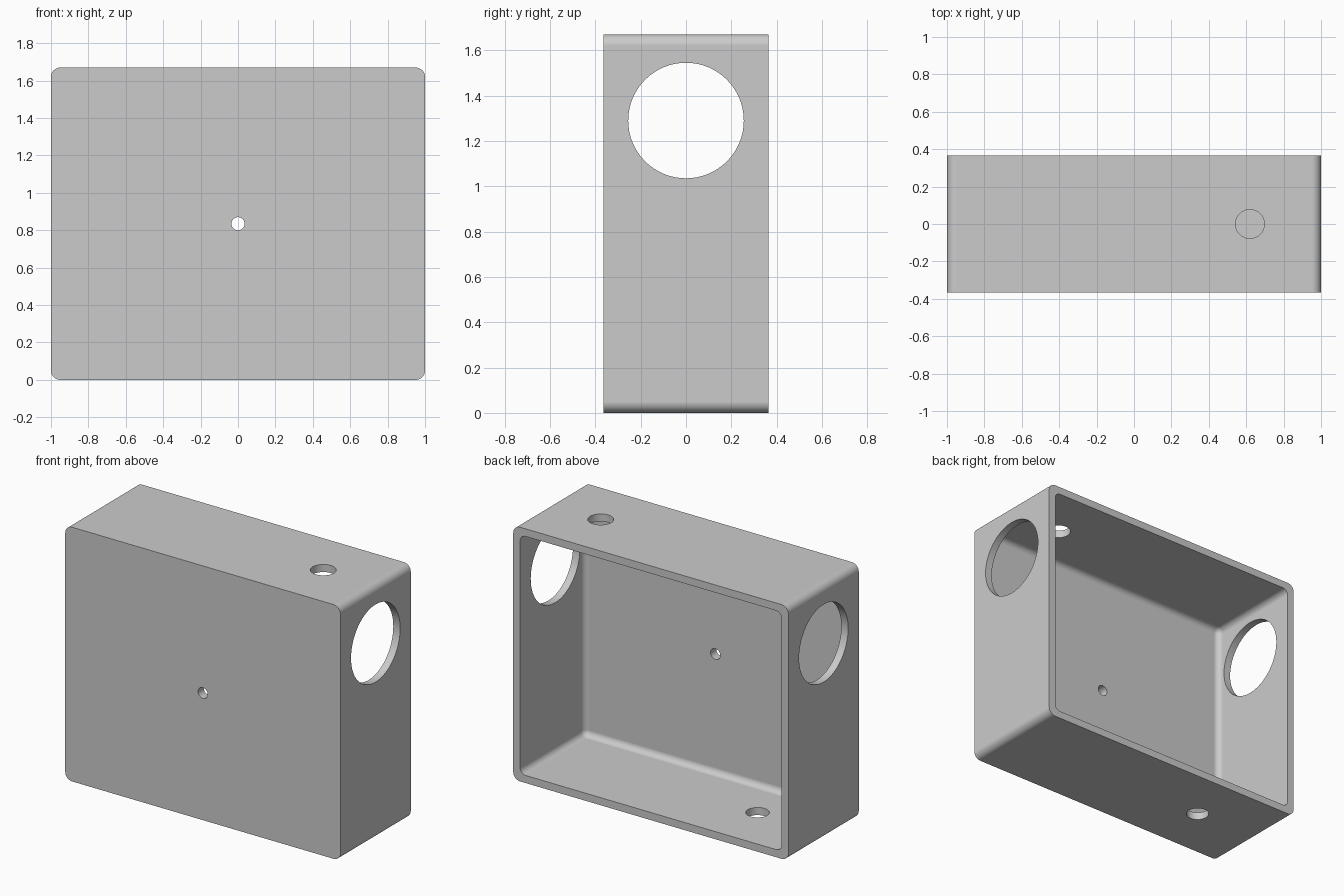
import bpy, bmesh, math
from mathutils import Matrix, Vector

cube = bpy.data.objects.get("Cube")
if cube:
    bpy.data.objects.remove(cube, do_unlink=True)

WIDTH, DEPTH, HEIGHT = 2.0, 0.73, 1.67
WALL, FRONT = 0.05, 0.06

grey = bpy.data.materials.new("light grey")
grey.use_nodes = True
colour = (0.6, 0.6, 0.6, 1)
grey.diffuse_color = colour
grey.node_tree.nodes["Principled BSDF"].inputs["Base Color"].default_value = colour


def finish(name, bm):
    mesh = bpy.data.meshes.new(name)
    bm.to_mesh(mesh)
    bm.free()
    mesh.materials.append(grey)
    obj = bpy.data.objects.new(name, mesh)
    bpy.context.collection.objects.link(obj)
    return obj


def rounded_box(name, low, high, radius, choose_edge):
    """Box between two corners, with the chosen edges rounded."""
    low, high = Vector(low), Vector(high)
    bm = bmesh.new()
    bmesh.ops.create_cube(bm, size=1)
    bmesh.ops.scale(bm, vec=high - low, verts=bm.verts)
    bmesh.ops.translate(bm, vec=(low + high) / 2, verts=bm.verts)
    edges = [e for e in bm.edges if choose_edge(e)]
    bmesh.ops.bevel(bm, geom=edges, offset=radius, segments=8,
                    profile=0.5, affect='EDGES')
    return finish(name, bm)


def drill(name, centre, radius, length, axis):
    """Cylinder cutter along an axis."""
    turn = Vector((0, 0, 1)).rotation_difference(Vector(axis)).to_matrix().to_4x4()
    bm = bmesh.new()
    bmesh.ops.create_cone(bm, cap_ends=True, segments=64, radius1=radius,
                          radius2=radius, depth=length,
                          matrix=Matrix.Translation(centre) @ turn)
    return finish(name, bm)


def runs_along_y(e):
    return abs(e.verts[0].co.y - e.verts[1].co.y) > 0.1


def not_at_back(e):
    return min(v.co.y for v in e.verts) < 0


# Outer shell, rounded on the four front-to-back edges
housing = rounded_box("housing", (-WIDTH / 2, -DEPTH / 2, 0),
                      (WIDTH / 2, DEPTH / 2, HEIGHT), 0.05, runs_along_y)

# Hollow open at the back, and the round openings
cutters = [
    rounded_box("cavity_cutter",
                (-WIDTH / 2 + WALL, -DEPTH / 2 + FRONT, WALL),
                (WIDTH / 2 - WALL, DEPTH / 2 + 0.2, HEIGHT - WALL),
                0.04, not_at_back),
    drill("side_hole_cutter", (0, 0, 1.29), 0.255, 2.4, (1, 0, 0)),
    drill("front_hole_cutter", (0, -DEPTH / 2, HEIGHT / 2), 0.035, 0.3, (0, 1, 0)),
    drill("top_hole_cutter", (0.62, 0, HEIGHT), 0.077, 0.3, (0, 0, 1)),
    drill("bottom_hole_cutter", (-0.52, 0, 0), 0.07, 0.3, (0, 0, 1)),
]

bpy.ops.object.select_all(action='DESELECT')
bpy.context.view_layer.objects.active = housing
housing.select_set(True)
for cutter in cutters:
    cutter.hide_render = True
    mod = housing.modifiers.new(cutter.name, 'BOOLEAN')
    mod.operation = 'DIFFERENCE'
    mod.solver = 'EXACT'
    mod.object = cutter
    bpy.ops.object.modifier_apply(modifier=mod.name)
for cutter in cutters:
    bpy.data.objects.remove(cutter, do_unlink=True)

# Smooth roundings, crisp rims, flat walls
bpy.ops.object.shade_smooth_by_angle(angle=math.radians(30))
flat = housing.modifiers.new("flat_walls", 'WEIGHTED_NORMAL')
flat.keep_sharp = True
